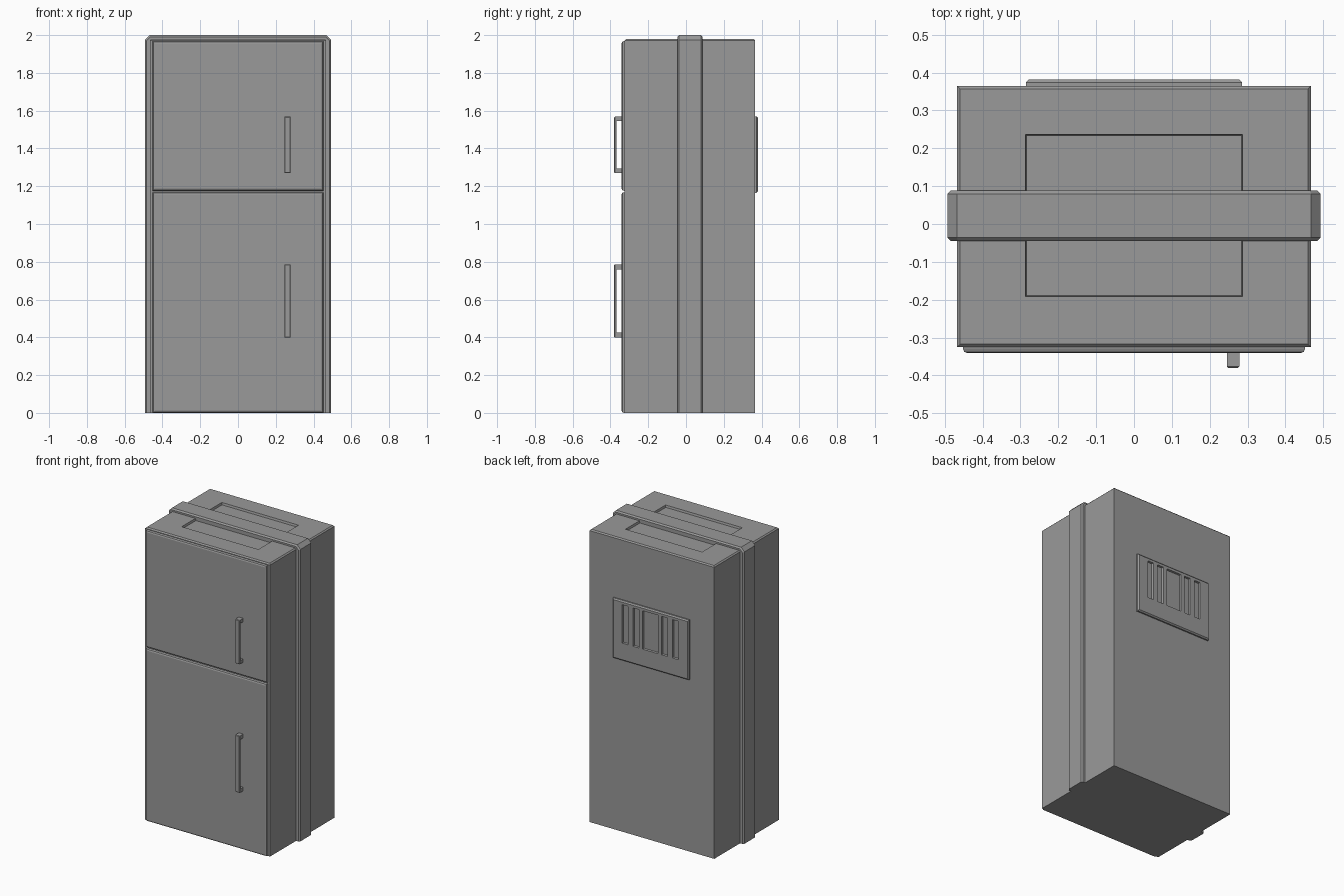
import bpy
import bmesh
from mathutils import Vector

if "Cube" in bpy.data.objects:
    bpy.data.objects.remove(bpy.data.objects["Cube"], do_unlink=True)

GREY = (0.32, 0.32, 0.32, 1)
grey = bpy.data.materials.new("appliance_grey")
grey.use_nodes = True
grey.diffuse_color = GREY
grey.node_tree.nodes["Principled BSDF"].inputs["Base Color"].default_value = GREY


def box(lo, hi):
    """Box between two opposite corners."""
    bm = bmesh.new()
    bmesh.ops.create_cube(bm, size=1)
    for v in bm.verts:
        v.co = [lo[i] if v.co[i] < 0 else hi[i] for i in range(3)]
    return bm


def prism(points, direction):
    """Closed outline swept along a vector."""
    bm = bmesh.new()
    face = bm.faces.new([bm.verts.new(p) for p in points])
    swept = bmesh.ops.extrude_face_region(bm, geom=[face])["geom"]
    moved = [g for g in swept if isinstance(g, bmesh.types.BMVert)]
    bmesh.ops.translate(bm, verts=moved, vec=direction)
    bmesh.ops.recalc_face_normals(bm, faces=bm.faces)
    return bm


def chamfer(bm, width, rule, segments=1):
    """Bevel the edges whose two end points both satisfy the rule."""
    edges = [e for e in bm.edges if all(rule(v.co) for v in e.verts)]
    bmesh.ops.bevel(bm, geom=edges, offset=width, segments=segments,
                    profile=0.5, affect='EDGES')


def finish(name, bm):
    mesh = bpy.data.meshes.new(name)
    bm.normal_update()
    bm.to_mesh(mesh)
    bm.free()
    mesh.materials.append(grey)
    obj = bpy.data.objects.new(name, mesh)
    bpy.context.collection.objects.link(obj)


# Cabinet with a chamfered top rim and a sunken panel in the top
TOP, FRONT, BACK = 1.98, -0.325, 0.365
bm = box((-0.467, FRONT, 0), (0.467, BACK, TOP))
chamfer(bm, 0.008, lambda c: c.z > TOP - 0.001)
bm.normal_update()
lid = max(bm.faces, key=lambda f: f.calc_center_median().z)
bmesh.ops.inset_individual(bm, faces=[lid], thickness=0.1)
for v in lid.verts:
    v.co.x = 0.287 if v.co.x > 0 else -0.287
    v.co.y = 0.237 if v.co.y > 0 else -0.192
bmesh.ops.inset_individual(bm, faces=[lid], thickness=0.005, depth=-0.014)
finish("cabinet", bm)

# Raised band that wraps over the sides and the top
W, H, C, Y0 = 0.493, 2.0, 0.025, -0.045
outer = [(-W, 0), (-W, H - C), (-W + C, H), (W - C, H), (W, H - C), (W, 0)]
inner = [(0.45, 0), (0.45, 1.95), (-0.45, 1.95), (-0.45, 0)]
bm = prism([(x, Y0, z) for x, z in outer + inner], Vector((0, 0.133, 0)))
rims = [e for e in bm.edges
        if all(abs(v.co.x) > 0.46 for v in e.verts)
        and abs(e.verts[0].co.y - e.verts[1].co.y) < 0.001]
bmesh.ops.bevel(bm, geom=rims, offset=0.009, segments=1, affect='EDGES')
finish("wrap_band", bm)

# Two doors with softened front edges
for name, low, high in (("lower_door", 0, 1.168), ("upper_door", 1.176, 1.968)):
    bm = box((-0.452, -0.341, low), (0.452, FRONT + 0.002, high))
    chamfer(bm, 0.012, lambda c: c.y < -0.34, segments=2)
    finish(name, bm)

# Bracket handles standing off the doors
for name, low, high, leg in (("lower_handle", 0.4, 0.785, 0.026),
                             ("upper_handle", 1.27, 1.568, 0.023)):
    tip, grip, root = -0.38, -0.369, -0.338
    outline = [(root, low), (tip, low), (tip, high), (root, high),
               (root, high - leg), (grip, high - leg),
               (grip, low + leg), (root, low + leg)]
    bm = prism([(0.245, y, z) for y, z in outline], Vector((0.033, 0, 0)))
    chamfer(bm, 0.003, lambda c: c.y < tip + 0.001)
    finish(name, bm)

# Back vent plate with sunken slots, cut along the slot borders
PLATE = 0.382
bm = box((-0.285, BACK - 0.002, 1.165), (0.285, PLATE, 1.57))
chamfer(bm, 0.008, lambda c: c.y > PLATE - 0.001)
half = [(0.085, 0.13), (0.165, 0.21)]
slots = [(-0.057, 0.057)] + half + [(-b, -a) for a, b in half]
bottom, top = 1.285, 1.545
cuts = [((x, 0, 0), (1, 0, 0)) for s in slots for x in s]
cuts += [((0, 0, z), (0, 0, 1)) for z in (bottom, top)]
for point, normal in cuts:
    bmesh.ops.bisect_plane(bm, geom=bm.verts[:] + bm.edges[:] + bm.faces[:],
                           plane_co=point, plane_no=normal)
bm.normal_update()
sunken = []
for f in bm.faces:
    c = f.calc_center_median()
    if c.y > PLATE - 0.001 and bottom < c.z < top and any(a < c.x < b for a, b in slots):
        sunken.append(f)
bmesh.ops.inset_individual(bm, faces=sunken, thickness=0.004, depth=-0.012)
finish("vent_plate", bm)
